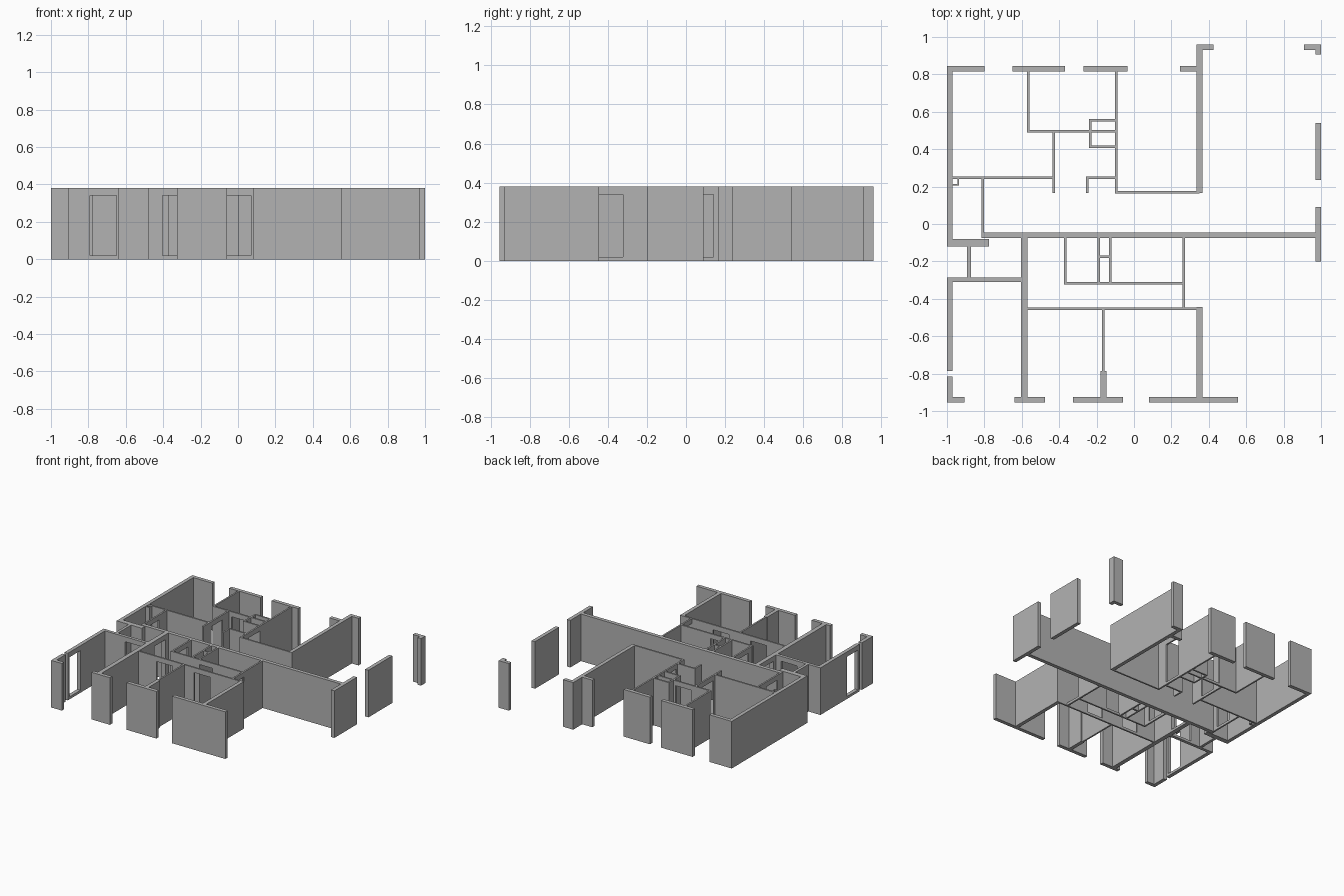
import bpy
import bmesh
from mathutils import Matrix, Vector

cube = bpy.data.objects.get("Cube")
if cube:
    bpy.data.objects.remove(cube, do_unlink=True)

HEIGHT = 0.38
SILL, LINTEL = 0.02, 0.34
DOOR = 0.14
OUTER, THIN = 0.03, 0.013

grey = bpy.data.materials.new("plaster grey")
grey.use_nodes = True
colour = (0.45, 0.45, 0.45, 1)
grey.diffuse_color = colour
grey.node_tree.nodes["Principled BSDF"].inputs["Base Color"].default_value = colour


def wall(name, along_y, line, start, end, thick, door, width):
    """Straight wall on a centre line, with an optional door opening."""
    if door is None:
        blocks = [(start, end, 0, HEIGHT)]
    else:
        stop = door + width
        blocks = [(start, door, 0, HEIGHT), (stop, end, 0, HEIGHT),
                  (door, stop, 0, SILL), (door, stop, LINTEL, HEIGHT)]
    bm = bmesh.new()
    for a, b, low, high in blocks:
        if b - a < 0.001:
            continue
        centre = [(a + b) / 2, line]
        size = [b - a, thick]
        if along_y:
            centre.reverse()
            size.reverse()
        place = Matrix.Translation((*centre, (low + high) / 2))
        scale = Matrix.Diagonal(Vector((*size, high - low, 1)))
        bmesh.ops.create_cube(bm, size=1, matrix=place @ scale)
    mesh = bpy.data.meshes.new(name)
    bm.to_mesh(mesh)
    bm.free()
    mesh.materials.append(grey)
    bpy.context.collection.objects.link(bpy.data.objects.new(name, mesh))


def across(name, y, start, end, thick=THIN, door=None, width=DOOR):
    wall(name, False, y, start, end, thick, door, width)


def along(name, x, start, end, thick=THIN, door=None, width=DOOR):
    wall(name, True, x, start, end, thick, door, width)


# Rear facade piers
across("rear_pier_corner", 0.83, -1, -0.8, OUTER)
across("rear_pier_left", 0.83, -0.65, -0.37, OUTER)
across("rear_pier_middle", 0.83, -0.27, -0.035, OUTER)
across("rear_pier_right", 0.83, 0.245, 0.35, OUTER)
across("rear_terrace_return", 0.945, 0.335, 0.425, OUTER)
along("rear_terrace_wall", 0.35, 0.165, 0.96, OUTER)

# Front facade piers
across("front_pier_corner", -0.94, -1, -0.905, OUTER)
across("front_pier_left", -0.94, -0.64, -0.475, OUTER)
across("front_pier_middle", -0.94, -0.325, -0.06, OUTER)
across("front_pier_right", -0.94, 0.08, 0.555, OUTER)

# Side facades
along("side_wall_rear", -0.985, -0.12, 0.84, OUTER)
along("side_wall_front", -0.985, -0.785, -0.285, OUTER, door=-0.765)
along("side_wall_stub", -0.985, -0.95, -0.815, OUTER)
along("far_side_pier_front", 0.985, -0.2, 0.09, OUTER)
along("far_side_pier_middle", 0.985, 0.235, 0.54, OUTER)
along("far_corner_post", 0.985, 0.905, 0.96, OUTER)
across("far_corner_return", 0.945, 0.91, 1, OUTER)

# Central dividing wall and entrance lobby
across("dividing_wall", -0.06, -0.815, 1, OUTER)
across("lobby_thick_wall", -0.1, -1, -0.775, 0.04)
along("lobby_short_wall", -0.882, -0.3, -0.1, 0.022)
across("lobby_front_wall", -0.298, -1, -0.59, 0.025, door=-0.79)
along("lobby_rear_door_wall", -0.809, -0.05, 0.25, door=0.0)
along("lobby_duct_side", -0.94, 0.205, 0.245, 0.01)
across("lobby_duct_front", 0.21, -0.98, -0.935, 0.01)

# Rear flat partitions
across("rear_bedroom_wall", 0.247, -0.98, -0.43)
along("rear_hall_wall", -0.43, 0.165, 0.5, door=0.27)
across("rear_hall_end_wall", 0.497, -0.572, -0.095, door=-0.4)
along("rear_bedroom_divider", -0.566, 0.49, 0.83)
along("rear_living_divider", -0.095, 0.163, 0.83, door=0.265)
across("rear_living_wall", 0.17, -0.1, 0.35)
along("rear_closet_side", -0.234, 0.406, 0.56)
across("rear_closet_back", 0.554, -0.24, -0.095)
across("rear_closet_front", 0.413, -0.24, -0.095)
along("rear_niche_side", -0.25, 0.165, 0.253)
across("rear_niche_back", 0.247, -0.256, -0.095)

# Front flat partitions
along("front_party_wall", -0.587, -0.95, -0.06, 0.035, door=-0.25)
along("front_living_side", 0.35, -0.95, -0.445, OUTER)
across("front_rooms_wall_left", -0.452, -0.59, -0.165, door=-0.405)
across("front_rooms_wall_right", -0.452, -0.165, 0.36, door=-0.07)
along("front_room_divider", -0.165, -0.8, -0.45)
along("front_room_divider_pier", -0.163, -0.95, -0.785, OUTER)
across("front_bathroom_wall", -0.316, -0.375, 0.265, door=-0.12, width=0.12)
along("front_bathroom_side", -0.368, -0.323, -0.06, door=-0.26)
along("front_hall_door_wall", 0.266, -0.455, -0.06, door=-0.45)

# Service shaft between the front bathrooms
for side, x in (("left", -0.189), ("right", -0.128)):
    along("shaft_wall_" + side, x, -0.32, -0.06)
across("shaft_cross_wall", -0.175, -0.19, -0.128)
